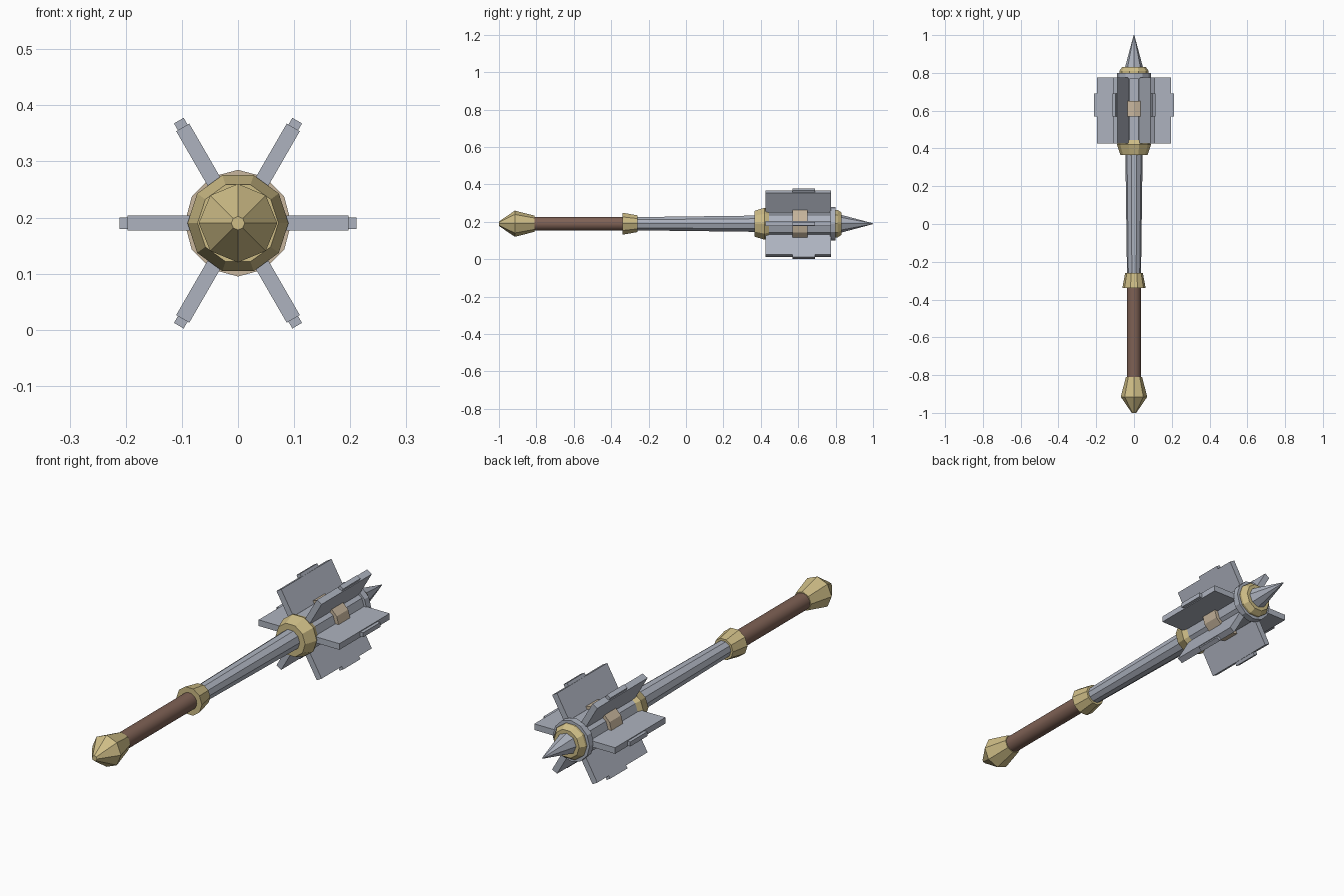
import bpy, bmesh, math
from mathutils import Matrix

cube = bpy.data.objects.get("Cube")
if cube:
    bpy.data.objects.remove(cube, do_unlink=True)

AXIS_Z = 0.19


def material(name, rgb):
    m = bpy.data.materials.new(name)
    m.use_nodes = True
    m.diffuse_color = (*rgb, 1)
    m.node_tree.nodes["Principled BSDF"].inputs["Base Color"].default_value = (*rgb, 1)
    return m


steel = material("steel", (0.42, 0.45, 0.52))
gold = material("gold", (0.62, 0.51, 0.24))
leather = material("brown leather", (0.21, 0.12, 0.09))
tan = material("tan band", (0.58, 0.47, 0.34))


def finish(name, bm, mat):
    bmesh.ops.recalc_face_normals(bm, faces=bm.faces)
    mesh = bpy.data.meshes.new(name)
    bm.to_mesh(mesh)
    bm.free()
    mesh.materials.append(mat)
    obj = bpy.data.objects.new(name, mesh)
    bpy.context.collection.objects.link(obj)
    return obj


def turned(name, profile, sides, mat, turn=0.0):
    """Solid of rings along y; profile holds (y, radius) pairs."""
    bm = bmesh.new()
    rings = []
    for y, r in profile:
        ring = []
        for i in range(sides):
            a = 2 * math.pi * (i + turn) / sides
            ring.append(bm.verts.new((r * math.cos(a), y, AXIS_Z + r * math.sin(a))))
        rings.append(ring)
    for a, b in zip(rings, rings[1:]):
        for i in range(sides):
            j = (i + 1) % sides
            bm.faces.new((a[i], a[j], b[j], b[i]))
    bm.faces.new(rings[0])
    bm.faces.new(rings[-1])
    return finish(name, bm, mat)


def fin(name, angle):
    """Flat flange with a narrower tab on its outer edge."""
    bm = bmesh.new()
    for r0, r1, y0, y1, thick in ((0.03, 0.197, 0.425, 0.775, 0.027),
                                  (0.15, 0.211, 0.57, 0.69, 0.020)):
        place = Matrix.Translation(((r0 + r1) / 2, (y0 + y1) / 2, 0))
        size = Matrix.Diagonal((r1 - r0, y1 - y0, thick, 1))
        bmesh.ops.create_cube(bm, size=1, matrix=place @ size)
    bm.transform(Matrix.Translation((0, 0, AXIS_Z)) @ Matrix.Rotation(angle, 4, "Y"))
    return finish(name, bm, steel)


# Handle
turned("pommel", [(-1, 0.012), (-0.915, 0.07), (-0.81, 0.043)], 8, gold)
grip = turned("grip", [(-0.82, 0.037), (-0.33, 0.037)], 32, leather)
turned("lower_collar", [(-0.34, 0.062), (-0.26, 0.047)], 10, gold)
turned("shaft", [(-0.28, 0.037), (0.4, 0.046)], 10, steel)

# Head
turned("upper_collar", [(0.365, 0.072), (0.42, 0.09), (0.445, 0.08)], 10, gold)
turned("head_core", [(0.42, 0.08), (0.78, 0.08)], 10, steel)
turned("head_band", [(0.57, 0.095), (0.65, 0.095)], 12, tan)
turned("end_disc", [(0.77, 0.09), (0.8, 0.09)], 12, steel)
turned("spike_ring", [(0.79, 0.078), (0.81, 0.078), (0.832, 0.062)], 10, gold)
turned("spike", [(0.82, 0.05), (1.0, 0.002)], 8, steel)
for k in range(6):
    fin(f"fin_{k + 1}", k * math.pi / 3)

# Round grip is smooth, everything else stays faceted
bpy.ops.object.select_all(action="DESELECT")
grip.select_set(True)
bpy.context.view_layer.objects.active = grip
bpy.ops.object.shade_smooth_by_angle()
